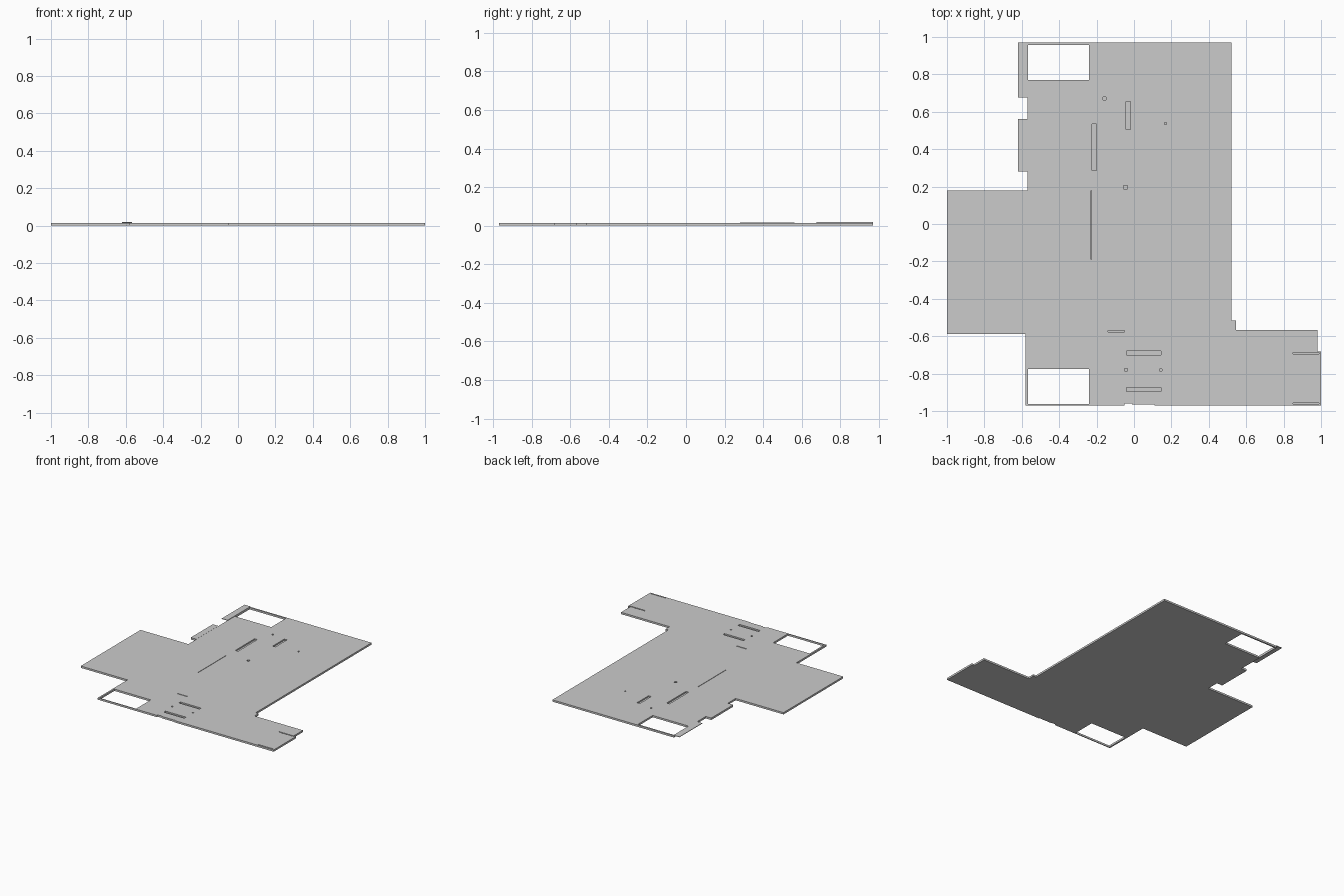
import bpy, bmesh

if "Cube" in bpy.data.objects:
    bpy.data.objects.remove(bpy.data.objects["Cube"])

TOP, FLOOR = 0.015, 0.004

grey = bpy.data.materials.new("light grey")
grey.diffuse_color = (0.6, 0.6, 0.6, 1)
grey.use_nodes = True
grey.node_tree.nodes["Principled BSDF"].inputs["Base Color"].default_value = grey.diffuse_color


def finish(name, bm):
    bmesh.ops.recalc_face_normals(bm, faces=bm.faces)
    mesh = bpy.data.meshes.new(name)
    bm.to_mesh(mesh)
    bm.free()
    mesh.materials.append(grey)
    ob = bpy.data.objects.new(name, mesh)
    bpy.context.collection.objects.link(ob)
    return ob


def add_prism(bm, pts, z0, z1):
    face = bm.faces.new([bm.verts.new((x, y, z0)) for x, y in pts])
    new = bmesh.ops.extrude_face_region(bm, geom=[face])["geom"]
    verts = [g for g in new if isinstance(g, bmesh.types.BMVert)]
    bmesh.ops.translate(bm, verts=verts, vec=(0, 0, z1 - z0))


def rect(x0, x1, y0, y1):
    return [(x0, y0), (x1, y0), (x1, y1), (x0, y1)]


# Main floor slab outline
outline = [(-0.57, 0.97), (0.52, 0.97), (0.52, -0.515), (0.545, -0.515),
           (0.545, -0.567), (0.98, -0.567), (0.98, -0.683), (1, -0.683),
           (1, -0.97), (0.11, -0.97), (0.11, -0.965), (-0.01, -0.965),
           (-0.01, -0.96), (-0.05, -0.96), (-0.05, -0.97), (-0.58, -0.97),
           (-0.58, -0.588), (-1, -0.588), (-1, 0.178), (-0.57, 0.178)]
bm = bmesh.new()
add_prism(bm, outline, 0, TOP)
slab = finish("floor_slab", bm)

# Cutters: two through openings, then shallow grooves and sockets
bm = bmesh.new()
for y0, y1 in ((0.77, 0.958), (-0.963, -0.775)):
    add_prism(bm, rect(-0.567, -0.24, y0, y1), -0.1, 0.1)
grooves = [(-0.225, -0.2, 0.285, 0.535), (-0.043, -0.018, 0.505, 0.655),
           (-0.04, 0.145, -0.895, -0.873), (-0.04, 0.145, -0.7, -0.68),
           (-0.14, -0.05, -0.577, -0.57), (-0.23, -0.226, -0.19, 0.18),
           (0.85, 0.99, -0.695, -0.686), (0.85, 0.99, -0.963, -0.957)]
sockets = [(-0.045, 0.197, 0.01), (-0.158, 0.671, 0.007), (-0.043, -0.78, 0.007),
           (0.168, 0.538, 0.006), (0.143, -0.78, 0.006)]
grooves += [(x - r, x + r, y - r, y + r) for x, y, r in sockets]
for g in grooves:
    add_prism(bm, rect(*g), FLOOR, 0.1)
cutter = finish("opening_cutter", bm)
cutter.hide_render = True
cutter.hide_viewport = True

mod = slab.modifiers.new("openings", "BOOLEAN")
mod.operation = "DIFFERENCE"
mod.solver = "EXACT"
mod.object = cutter

# Side tabs on the left edge
for name, x1, y0, y1, z0, z1 in (("side_tab", -0.57, 0.28, 0.562, 0, 0.016),
                                 ("side_strip", -0.567, 0.677, 0.97, 0.015, 0.019)):
    bm = bmesh.new()
    add_prism(bm, rect(-0.62, x1, y0, y1), z0, z1)
    finish(name, bm)
